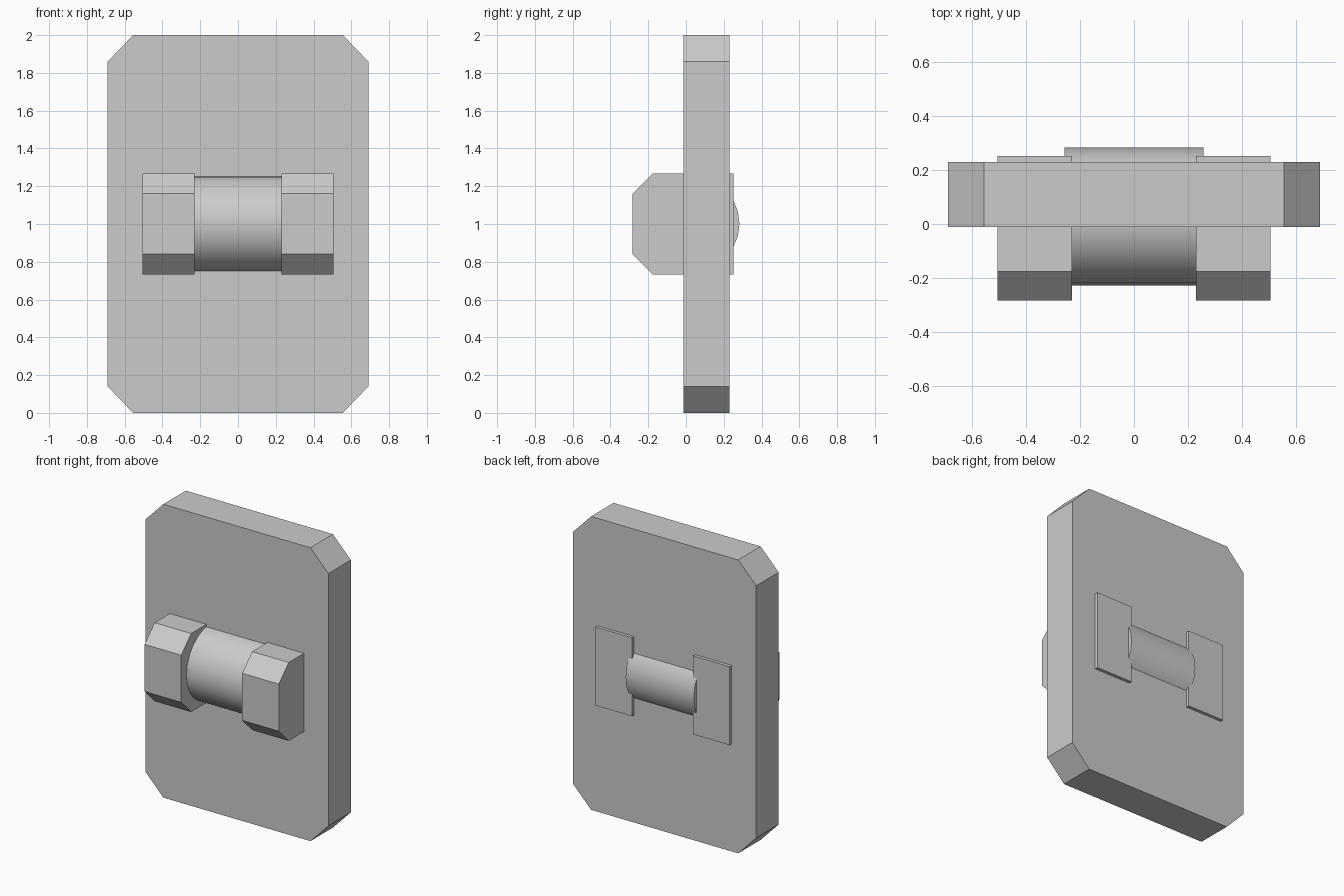
import bpy, bmesh, math
from mathutils import Matrix

if "Cube" in bpy.data.objects:
    bpy.data.objects.remove(bpy.data.objects["Cube"])


def prism(name, points, offset):
    """Extrude a closed 3D outline by an offset vector."""
    bm = bmesh.new()
    face = bm.faces.new([bm.verts.new(p) for p in points])
    ext = bmesh.ops.extrude_face_region(bm, geom=[face], use_keep_orig=True)
    moved = [v for v in ext["geom"] if isinstance(v, bmesh.types.BMVert)]
    bmesh.ops.translate(bm, verts=moved, vec=offset)
    bmesh.ops.recalc_face_normals(bm, faces=bm.faces)
    mesh = bpy.data.meshes.new(name)
    bm.to_mesh(mesh)
    bm.free()
    obj = bpy.data.objects.new(name, mesh)
    bpy.context.collection.objects.link(obj)
    return obj


# Upright plate with four cut corners
W, C = 0.69, 0.555
plate = [(-C, 0), (C, 0), (W, 0.14), (W, 1.86),
         (C, 2), (-C, 2), (-W, 1.86), (-W, 0.14)]
prism("plate", [(x, -0.012, z) for x, z in plate], (0, 0.242, 0))

# Two end blocks, chamfered on the front edges and square at the back
block = [(0.252, 0.733), (0.252, 1.268), (-0.176, 1.268),
         (-0.283, 1.161), (-0.283, 0.84), (-0.176, 0.733)]
for side, x in (("left", -0.506), ("right", 0.23)):
    prism(side + "_block", [(x, y, z) for y, z in block], (0.276, 0, 0))

# Round bar running between the blocks and through the plate
bpy.ops.mesh.primitive_cylinder_add(
    vertices=24, radius=0.255, depth=0.514,
    location=(0, 0.028, 1.002), rotation=(0, math.pi / 2, 0))
bar = bpy.context.object
bar.name = "round_bar"
bpy.ops.object.shade_smooth_by_angle(angle=math.radians(30))
